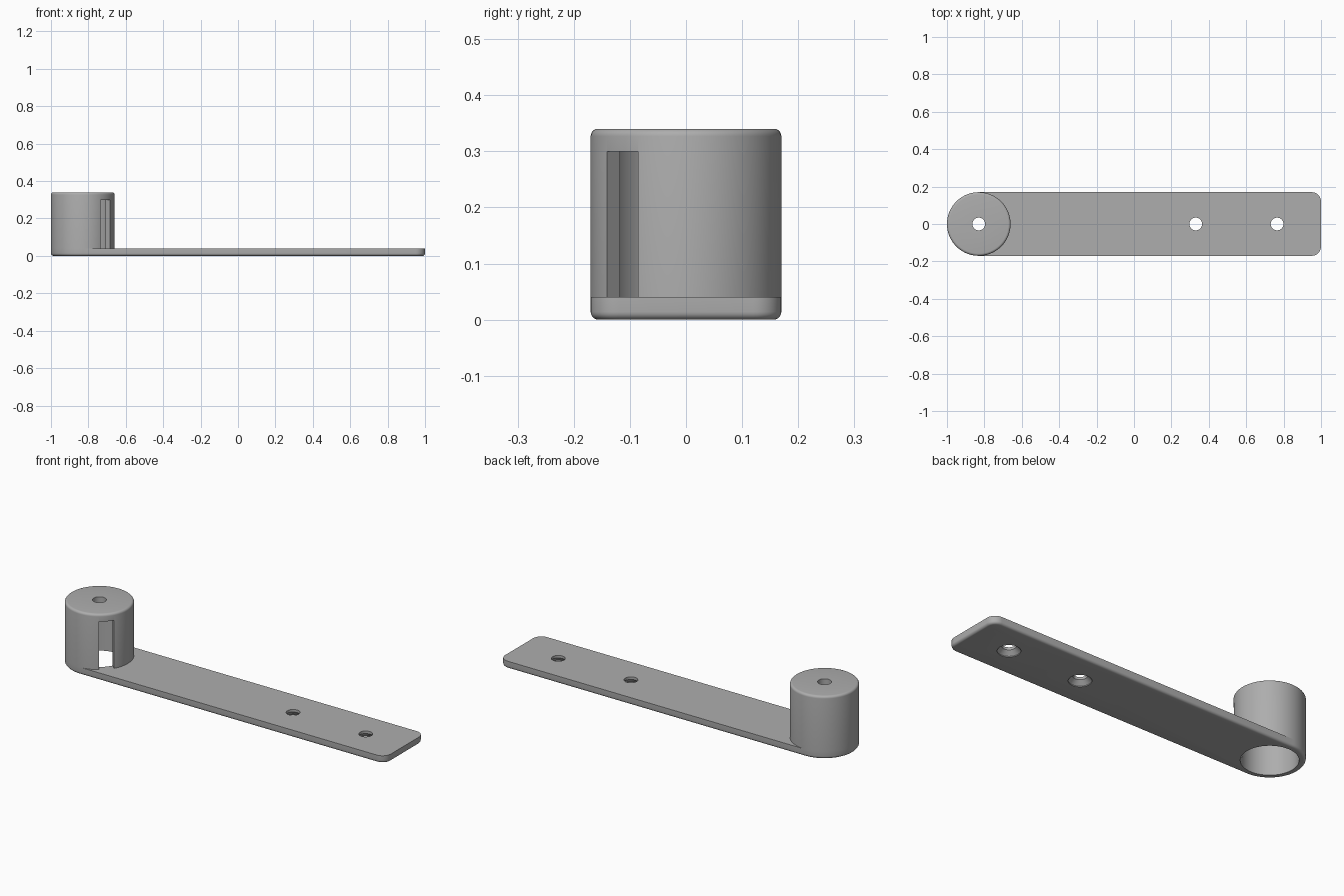
import bpy, bmesh
from math import pi, cos, sin, radians
from mathutils import Matrix

if "Cube" in bpy.data.objects:
    bpy.data.objects.remove(bpy.data.objects["Cube"], do_unlink=True)

POST_X, RADIUS, PLATE_TOP, POST_TOP = -0.83, 0.17, 0.04, 0.34
BORE, ROOF, HOLE, SEGMENTS = 0.138, 0.30, 0.034, 96

grey = bpy.data.materials.new("plain grey")
grey.use_nodes = True
colour = (0.42, 0.42, 0.42, 1)
grey.diffuse_color = colour
grey.node_tree.nodes["Principled BSDF"].inputs["Base Color"].default_value = colour


def make_object(name, bm):
    bmesh.ops.recalc_face_normals(bm, faces=bm.faces)
    mesh = bpy.data.meshes.new(name)
    bm.to_mesh(mesh)
    bm.free()
    mesh.materials.append(grey)
    obj = bpy.data.objects.new(name, mesh)
    bpy.context.collection.objects.link(obj)
    return obj


def lathe(name, profile, x, closed=False):
    """Spin (radius, z) points about a vertical axis at x."""
    bm = bmesh.new()
    rings = []
    for r, z in profile:
        rings.append([bm.verts.new((x + r * cos(a), r * sin(a), z))
                      for a in (2 * pi * i / SEGMENTS for i in range(SEGMENTS))])
    pairs = list(zip(rings, rings[1:]))
    if closed:
        pairs.append((rings[-1], rings[0]))
    else:
        bm.faces.new(rings[0])
        bm.faces.new(rings[-1])
    for low, high in pairs:
        for i in range(SEGMENTS):
            j = (i + 1) % SEGMENTS
            bm.faces.new((low[i], low[j], high[j], high[i]))
    return make_object(name, bm)


def arc(cx, cy, r, start, end, steps):
    angles = (radians(start + (end - start) * i / steps) for i in range(steps + 1))
    return [(cx + r * cos(a), cy + r * sin(a)) for a in angles]


def cut(target, cutter):
    mod = target.modifiers.new("cut", "BOOLEAN")
    mod.operation, mod.solver, mod.object = "DIFFERENCE", "EXACT", cutter
    bpy.context.view_layer.objects.active = target
    bpy.ops.object.modifier_apply(modifier=mod.name)
    bpy.data.objects.remove(cutter, do_unlink=True)


# Mounting plate: round at the post end, small corner radii at the other
corner = 0.05
outline = (arc(POST_X, 0, RADIUS, 90, 270, SEGMENTS // 2)
           + arc(1 - corner, corner - RADIUS, corner, -90, 0, 10)
           + arc(1 - corner, RADIUS - corner, corner, 0, 90, 10))
bm = bmesh.new()
base = bm.faces.new([bm.verts.new((x, y, 0)) for x, y in outline])
top = bmesh.ops.extrude_face_region(bm, geom=[base], use_keep_orig=True)
bmesh.ops.translate(bm, vec=(0, 0, PLATE_TOP),
                    verts=[v for v in top["geom"] if isinstance(v, bmesh.types.BMVert)])
rim = [e for e in bm.edges if all(v.co.z < 0.001 for v in e.verts)]
bmesh.ops.bevel(bm, geom=rim, offset=0.014, segments=5, profile=0.5, affect="EDGES")
plate = make_object("mounting_plate", bm)

# Open bore under the post, and countersunk screw holes
cut(plate, lathe("bore_cutter", [(BORE, -0.1), (BORE, 0.1)], POST_X))
for x in (0.33, 0.765):
    sink = [(0.056, -0.02), (0.056, 0.004), (HOLE, 0.026), (HOLE, 0.1)]
    cut(plate, lathe("screw_cutter", sink, x))

# Hollow post with a rounded top edge and a hole in its cap
round_r = 0.013
profile = ([(BORE, PLATE_TOP), (RADIUS, PLATE_TOP)]
           + arc(RADIUS - round_r, POST_TOP - round_r, round_r, 0, 90, 5)
           + [(HOLE, POST_TOP), (HOLE, ROOF), (BORE, ROOF)])
post = lathe("hollow_post", profile, POST_X, closed=True)

# Vertical slot through the post wall, toward the front and the plate
bm = bmesh.new()
low = PLATE_TOP - 0.05
place = (Matrix.Translation((POST_X, 0, (low + ROOF) / 2))
         @ Matrix.Rotation(radians(-43), 4, "Z")
         @ Matrix.Translation((0.16, 0, 0))
         @ Matrix.Diagonal((0.16, 0.075, ROOF - low, 1)))
bmesh.ops.create_cube(bm, size=1, matrix=place)
cut(post, make_object("slot_cutter", bm))

# Smooth round walls, crisp edges
bpy.ops.object.select_all(action="DESELECT")
for obj in (plate, post):
    obj.select_set(True)
bpy.context.view_layer.objects.active = plate
bpy.ops.object.shade_smooth_by_angle(angle=radians(30))
